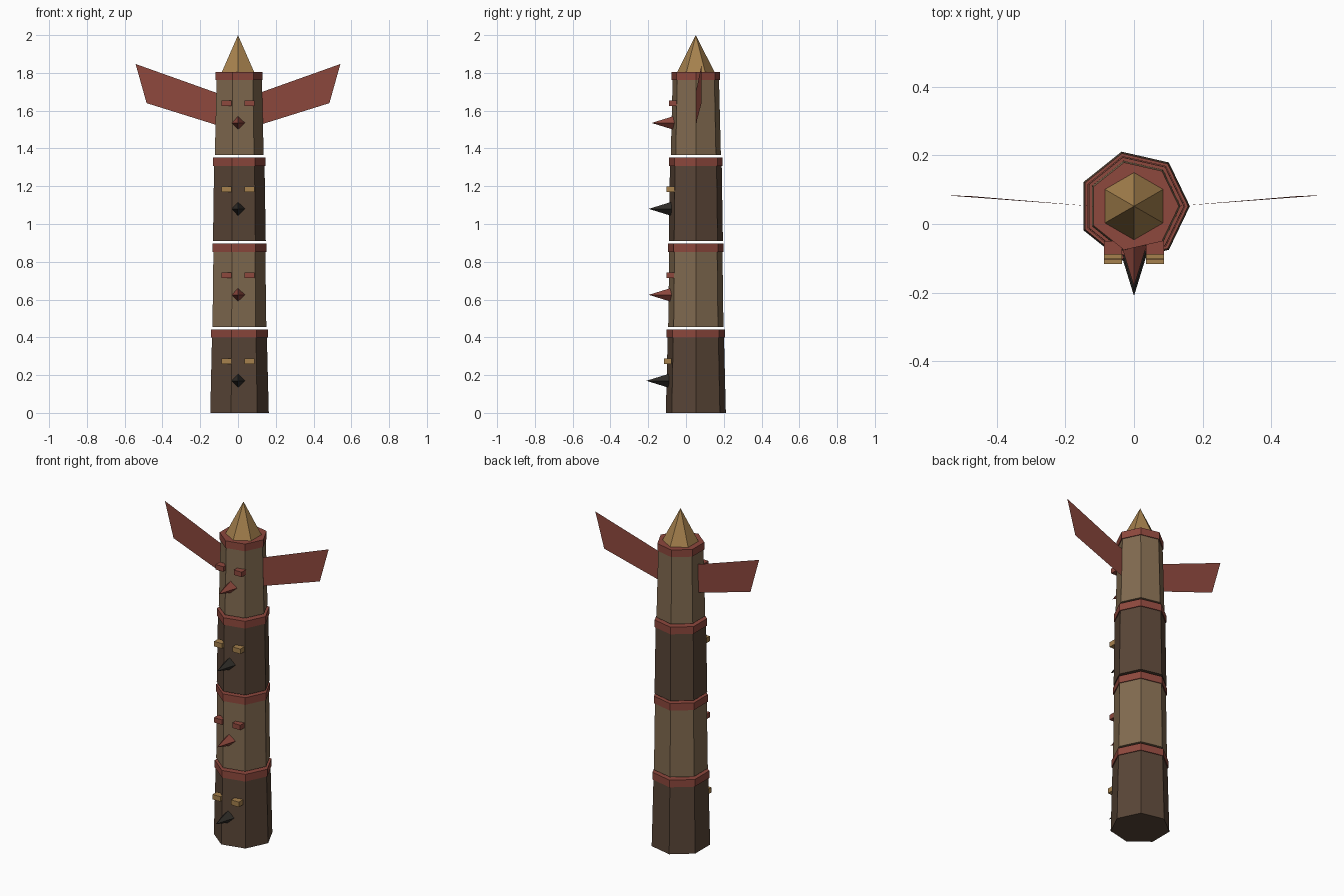
import bpy, math

if "Cube" in bpy.data.objects:
    bpy.data.objects.remove(bpy.data.objects["Cube"])

CY = 0.052          # pole axis in y
STEP = 0.455        # spacing of the carved drums


def material(name, rgb):
    m = bpy.data.materials.new(name)
    m.diffuse_color = (*rgb, 1)
    m.use_nodes = True
    m.node_tree.nodes["Principled BSDF"].inputs["Base Color"].default_value = m.diffuse_color
    return m


RED = material("red_paint", (0.27, 0.065, 0.047))
TAN = material("tan_wood", (0.22, 0.145, 0.08))
BROWN = material("brown_wood", (0.10, 0.06, 0.038))
GOLD = material("gold_paint", (0.38, 0.22, 0.075))
BLACK = material("black_paint", (0.03, 0.026, 0.022))


def mesh_object(name, verts, faces, mat):
    me = bpy.data.meshes.new(name)
    me.from_pydata(verts, [], faces)
    me.materials.append(mat)
    ob = bpy.data.objects.new(name, me)
    bpy.context.collection.objects.link(ob)
    return ob


def prism(name, n, r0, r1, z0, z1, mat, turn=0.0):
    """Upright n-sided frustum; r1 = 0 gives a pyramid."""
    def ring(r, z):
        return [(r * math.cos(turn + math.tau * i / n),
                 CY + r * math.sin(turn + math.tau * i / n), z) for i in range(n)]
    verts = ring(r0, z0)
    faces = [tuple(reversed(range(n)))]
    if r1 == 0:
        verts.append((0, CY, z1))
        faces += [(i, (i + 1) % n, n) for i in range(n)]
    else:
        verts += ring(r1, z1)
        faces += [(i, (i + 1) % n, n + (i + 1) % n, n + i) for i in range(n)]
        faces.append(tuple(range(n, 2 * n)))
    return mesh_object(name, verts, faces, mat)


def box(name, x0, x1, y0, y1, z0, z1, mat):
    verts = [(x, y, z) for x in (x0, x1) for y in (y0, y1) for z in (z0, z1)]
    faces = [(0, 1, 3, 2), (4, 6, 7, 5), (0, 4, 5, 1),
             (2, 3, 7, 6), (0, 2, 6, 4), (1, 5, 7, 3)]
    return mesh_object(name, verts, faces, mat)


def beak(name, z, tip_y, mat):
    r, back = 0.037, tip_y + 0.12
    verts = [(r, back, z), (0, back, z + r), (-r, back, z), (0, back, z - r), (0, tip_y, z)]
    faces = [(0, 3, 2, 1), (0, 1, 4), (1, 2, 4), (2, 3, 4), (3, 0, 4)]
    return mesh_object(name, verts, faces, mat)


# Stacked drums: bottom radius, band radius, eye front y, beak tip y
drums = [(0.163, 0.158, -0.116, -0.210),
         (0.150, 0.150, -0.103, -0.197),
         (0.147, 0.146, -0.102, -0.197),
         (0.136, 0.131, -0.089, -0.182)]
for i, (r, band, eye_y, tip_y) in enumerate(drums):
    z = i * STEP
    dark = i % 2 == 0
    prism(f"drum_{i + 1}", 7, r, band - 0.006, z, z + 0.435, BROWN if dark else TAN)
    prism(f"band_{i + 1}", 7, band, band, z + 0.398, z + 0.441, RED)
    for side, s in (("right", 1), ("left", -1)):
        c = s * 0.061
        box(f"eye_{side}_{i + 1}", c - 0.026, c + 0.026, eye_y, eye_y + 0.04,
            z + 0.259, z + 0.289, GOLD if dark else RED)
    beak(f"beak_{i + 1}", z + 0.17, tip_y, BLACK if dark else RED)

# Pointed hexagonal cap
prism("cap", 6, 0.098, 0, 3 * STEP + 0.441, 2.0, GOLD, math.pi / 2)

# Thin swept wings on the top drum
for side, s in (("right", 1), ("left", -1)):
    pts = [(0.11, 0.051, 1.523), (0.484, 0.082, 1.64),
           (0.542, 0.083, 1.847), (0.11, 0.051, 1.693)]
    mesh_object(f"wing_{side}", [(s * x, y, z) for x, y, z in pts],
                [(0, 1, 2, 3) if s > 0 else (3, 2, 1, 0)], RED)
